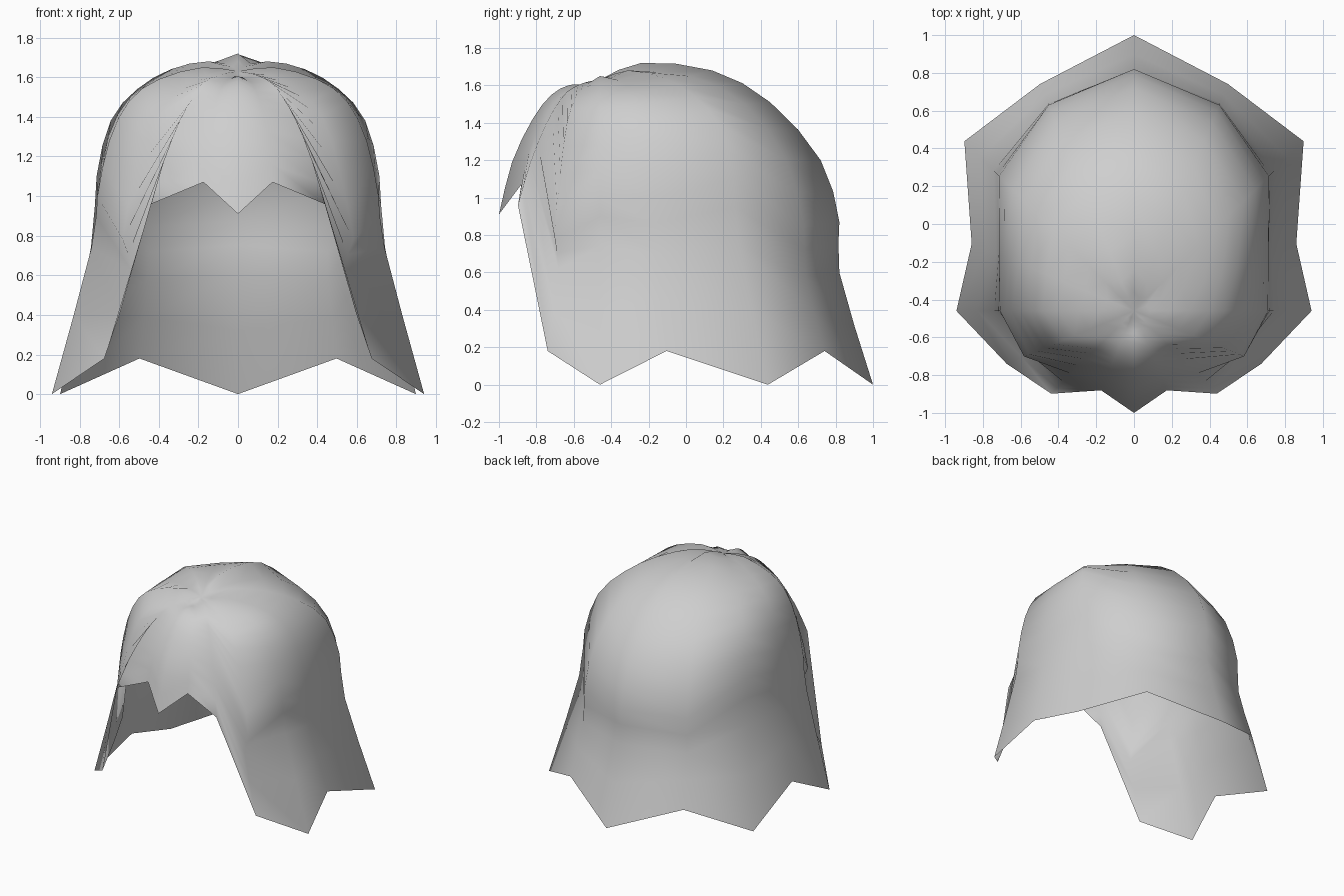
import bpy, bmesh, math
from mathutils import Vector

if "Cube" in bpy.data.objects:
    bpy.data.objects.remove(bpy.data.objects["Cube"])

# one material for the whole shell
mat = bpy.data.materials.new("light grey")
mat.diffuse_color = (0.62, 0.62, 0.62, 1)
mat.use_nodes = True
mat.node_tree.nodes["Principled BSDF"].inputs["Base Color"].default_value = mat.diffuse_color

# strands fan out from the crown every 22.5 degrees, from front centre to back centre
# each strand is a radial profile of (distance from crown, height)
CROWN_Y, CROWN_Z = -0.46, 1.63
front = [
    [(.08, 1.60), (.12, 1.605), (.17, 1.60), (.26, 1.55), (.36, 1.42), (.47, 1.19), (.54, .91)],
    [(.07, 1.61), (.13, 1.59), (.20, 1.56), (.27, 1.50), (.34, 1.40), (.41, 1.25), (.455, 1.07)],
    [(.09, 1.62), (.17, 1.60), (.25, 1.565), (.32, 1.50), (.41, 1.39), (.53, 1.18), (.62, .96)],
    # temple strand, tucked in under the bulge
    [(.17, 1.61), (.34, 1.53), (.46, 1.40), (.555, 1.13), (.63, .78), (.58, .62), (.73, .18)],
]
side = [
    [(.18, 1.65), (.40, 1.59), (.55, 1.48), (.65, 1.28), (.71, 1.0), (.74, .74), (.94, 0)],
    [(.15, 1.64), (.40, 1.60), (.59, 1.50), (.71, 1.30), (.77, 1.0), (.79, .70), (.93, .18)],
    [(.21, 1.68), (.48, 1.64), (.72, 1.54), (.91, 1.38), (1.01, 1.1), (1.05, .74), (1.27, 0)],
]
back = [
    [(.17, 1.67), (.52, 1.65), (.84, 1.50), (1.08, 1.20), (1.18, .85), (1.19, .58), (1.30, .18)],
    [(.22, 1.72), (.60, 1.68), (.91, 1.51), (1.18, 1.20), (1.28, .87), (1.28, .60), (1.46, 0)],
]
profiles = front + side + back
columns = profiles + profiles[-2:0:-1]      # mirrored left side
N = len(columns)


def smooth_profile(pts, steps=2):
    """Smooth curve through the points, without the crown itself."""
    p = [Vector((0, CROWN_Z))] + [Vector(q) for q in pts]
    p = [2 * p[0] - p[1]] + p + [2 * p[-1] - p[-2]]
    out = []
    for i in range(1, len(p) - 2):
        a, b, c, d = p[i - 1:i + 3]
        for s in range(1, steps + 1):
            t = s / steps
            out.append(0.5 * (2 * b + (c - a) * t + (2 * a - 5 * b + 4 * c - d) * t * t
                              + (3 * b - a - 3 * c + d) * t ** 3))
    return out


# hair shell: open sheet with zigzag hem and face opening
bm = bmesh.new()
crown = bm.verts.new((0, CROWN_Y, CROWN_Z))
grid = []
for i, col in enumerate(columns):
    a = -math.pi / 2 + i * 2 * math.pi / N
    grid.append([bm.verts.new((r * math.cos(a), CROWN_Y + r * math.sin(a), z))
                 for r, z in smooth_profile(col)])
for i in range(N):
    c, d = grid[i], grid[(i + 1) % N]
    bm.faces.new((crown, c[0], d[0]))
    for k in range(len(c) - 1):
        bm.faces.new((c[k], c[k + 1], d[k + 1], d[k]))
for f in bm.faces:
    f.smooth = True
mesh = bpy.data.meshes.new("hair_shell")
bm.to_mesh(mesh)
bm.free()
mesh.materials.append(mat)
obj = bpy.data.objects.new("hair_shell", mesh)
bpy.context.collection.objects.link(obj)
